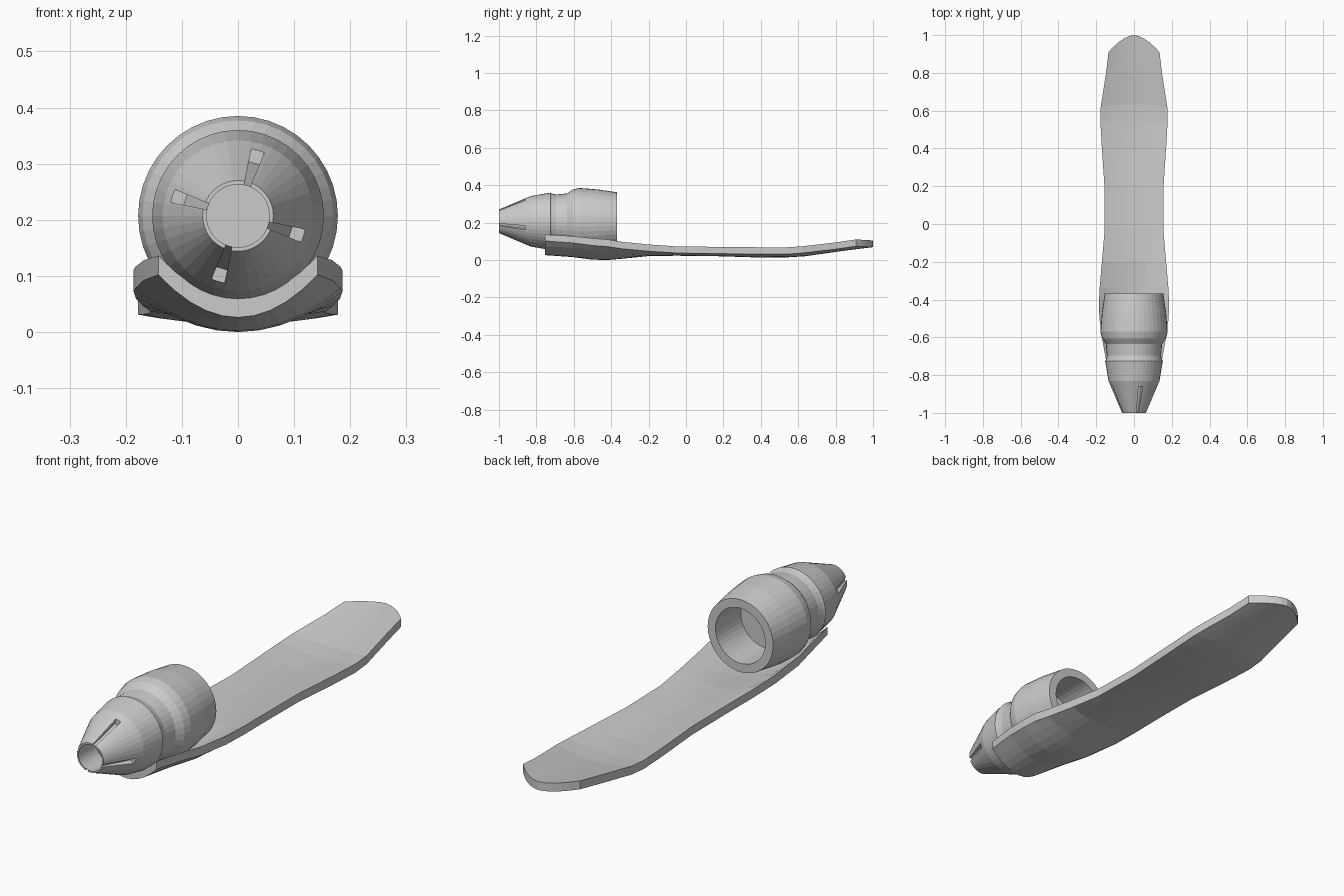
import bpy, bmesh, math

if "Cube" in bpy.data.objects:
    bpy.data.objects.remove(bpy.data.objects["Cube"])

AXIS_Z = 0.207
SIDES = 40


def make_object(name, bm):
    bmesh.ops.recalc_face_normals(bm, faces=bm.faces)
    mesh = bpy.data.meshes.new(name)
    bm.to_mesh(mesh)
    bm.free()
    obj = bpy.data.objects.new(name, mesh)
    bpy.context.collection.objects.link(obj)
    return obj


def bridge(bm, a, b):
    n = len(a)
    for i in range(n):
        j = (i + 1) % n
        bm.faces.new((a[i], a[j], b[j], b[i]))


# Nozzle: closed (y, radius) profile turned about the long axis
profile = [(-0.88, 0.056), (-1.0, 0.056), (-1.0, 0.063), (-0.83, 0.135),
           (-0.725, 0.153), (-0.72, 0.149), (-0.695, 0.143), (-0.635, 0.149),
           (-0.605, 0.170), (-0.57, 0.178), (-0.47, 0.170), (-0.368, 0.155),
           (-0.368, 0.118), (-0.54, 0.118)]
bm = bmesh.new()
rings = []
for y, r in profile:
    rings.append([bm.verts.new((r * math.cos(2 * math.pi * i / SIDES), y,
                                AXIS_Z + r * math.sin(2 * math.pi * i / SIDES)))
                  for i in range(SIDES)])
for a, b in zip(rings, rings[1:]):
    bridge(bm, a, b)
bm.faces.new(rings[0])
bm.faces.new(rings[-1])
nozzle = make_object("nozzle", bm)

# Four tapered slots in the nozzle tip
bm = bmesh.new()
for k in range(4):
    ang = math.radians(73 + 90 * k)
    c, s = math.cos(ang), math.sin(ang)
    loops = []
    for y, floor in ((-1.02, 0.049), (-0.86, 0.098)):
        loop = []
        for r, side in ((floor, -1), (floor, 1), (0.15, 1), (0.15, -1)):
            w = 0.1 * r * side
            loop.append(bm.verts.new((r * c - w * s, y, AXIS_Z + r * s + w * c)))
        loops.append(loop)
    bridge(bm, *loops)
    for loop in loops:
        bm.faces.new(loop)
cutter = make_object("slot_cutter", bm)
cut = nozzle.modifiers.new("slots", 'BOOLEAN')
cut.object, cut.operation, cut.solver = cutter, 'DIFFERENCE', 'EXACT'
bpy.context.view_layer.objects.active = nozzle
bpy.ops.object.modifier_apply(modifier="slots")
bpy.data.objects.remove(cutter)

# Curved blade: y, half width, edge top, centre top, thickness, end bow
stations = [(-0.755, 0.142, 0.136, 0.060, 0.034, 0),
            (-0.61, 0.168, 0.128, 0.052, 0.036, 0),
            (-0.50, 0.183, 0.116, 0.040, 0.038, 0),
            (-0.42, 0.186, 0.110, 0.038, 0.038, 0),
            (-0.34, 0.182, 0.097, 0.044, 0.037, 0),
            (-0.20, 0.170, 0.083, 0.057, 0.036, 0),
            (-0.05, 0.157, 0.073, 0.059, 0.036, 0),
            (0.18, 0.155, 0.070, 0.056, 0.036, 0),
            (0.40, 0.170, 0.068, 0.050, 0.037, 0),
            (0.54, 0.178, 0.068, 0.051, 0.037, 0),
            (0.62, 0.176, 0.073, 0.056, 0.036, 0.015),
            (0.80, 0.148, 0.094, 0.086, 0.036, 0.05),
            (0.91, 0.135, 0.110, 0.105, 0.036, 0.09)]
N = 10
bm = bmesh.new()
rings = []
for y, w, edge, mid, thick, bow in stations:
    pts = []
    for i in range(N + 1):
        u = 2 * i / N - 1
        pts.append((w * u, y + bow * (1 - abs(u) ** 1.7), mid + (edge - mid) * u * u))
    top = [bm.verts.new(p) for p in pts]
    low = [bm.verts.new((x, yy, z - thick)) for x, yy, z in pts]
    rings.append(top + low[::-1])
for a, b in zip(rings, rings[1:]):
    bridge(bm, a, b)
for ring in (rings[0], rings[-1]):
    for i in range(N):
        bm.faces.new((ring[i], ring[i + 1], ring[-2 - i], ring[-1 - i]))
blade = make_object("blade", bm)
